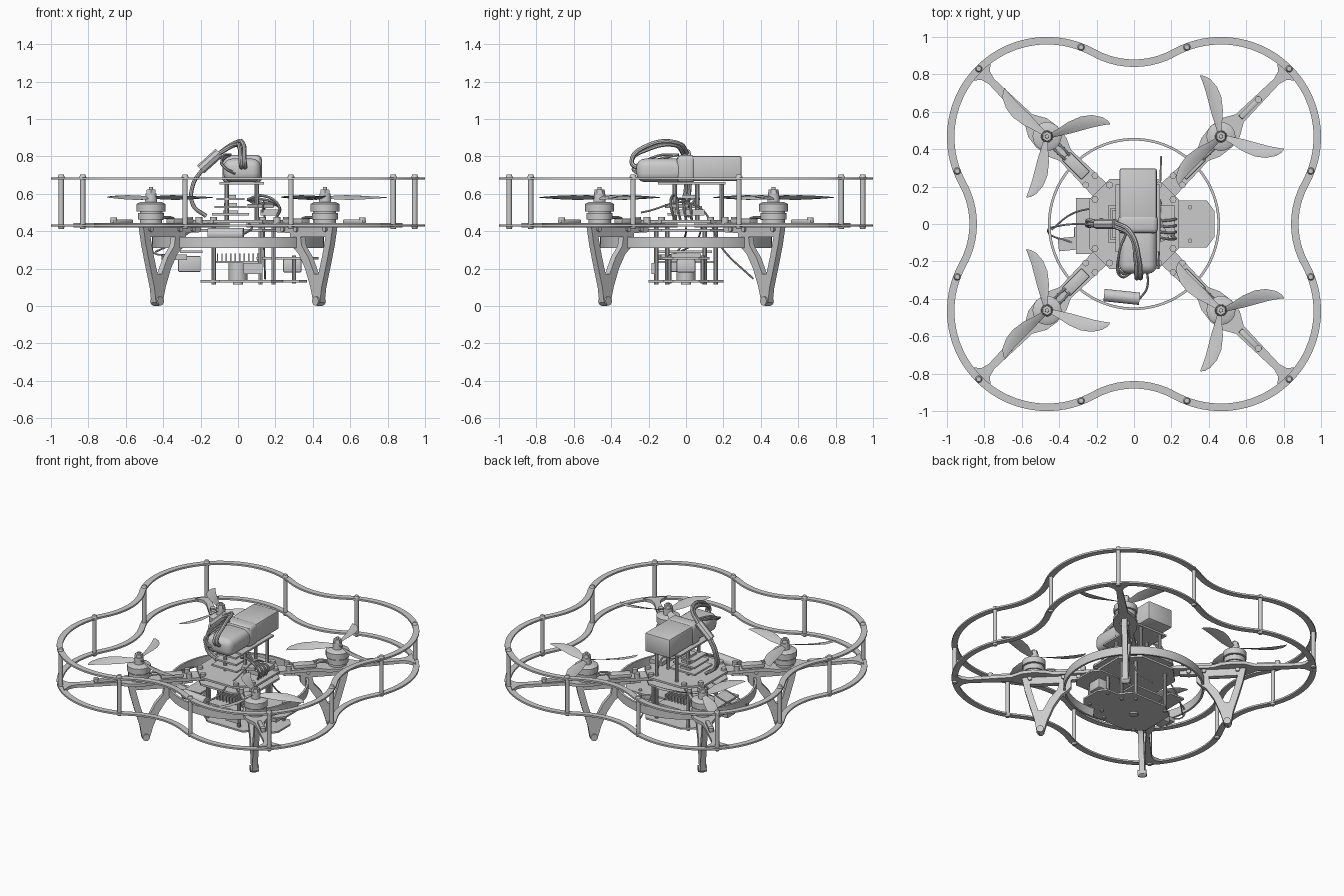
import bpy, bmesh, math
from math import sin, cos, pi, radians
from mathutils import Vector, Matrix

if "Cube" in bpy.data.objects:
    bpy.data.objects.remove(bpy.data.objects["Cube"])

QUADS = [(1, 1), (-1, 1), (-1, -1), (1, -1)]


def finish(name, bm, mat=None):
    bmesh.ops.recalc_face_normals(bm, faces=bm.faces)
    if mat:
        bm.transform(mat)
    me = bpy.data.meshes.new(name)
    bm.to_mesh(me)
    bm.free()
    ob = bpy.data.objects.new(name, me)
    bpy.context.collection.objects.link(ob)
    return ob


def place(loc, rot=0):
    return Matrix.Translation(loc) @ Matrix.Rotation(rot, 4, 'Z')


def box(name, loc, size, rot=0, bevel=0, seg=2):
    bm = bmesh.new()
    bmesh.ops.create_cube(bm, size=1, matrix=Matrix.Diagonal((*size, 1)))
    if bevel:
        bmesh.ops.bevel(bm, geom=bm.edges[:], offset=bevel, segments=seg,
                        profile=0.5, affect='EDGES')
    return finish(name, bm, place(loc, rot))


def rod(name, a, b, r, r2=None, n=16):
    a, b = Vector(a), Vector(b)
    bm = bmesh.new()
    bmesh.ops.create_cone(bm, cap_ends=True, segments=n, radius1=r,
                          radius2=r if r2 is None else r2, depth=(b - a).length)
    q = (b - a).to_track_quat('Z', 'Y').to_matrix().to_4x4()
    return finish(name, bm, Matrix.Translation((a + b) / 2) @ q)


def plate(name, loops, thick, mat):
    """Flat outline (first loop) with holes, extruded about its own plane."""
    cu = bpy.data.curves.new(name, 'CURVE')
    cu.dimensions, cu.fill_mode, cu.extrude = '2D', 'BOTH', thick / 2
    for pts in loops:
        s = cu.splines.new('POLY')
        s.points.add(len(pts) - 1)
        for p, q in zip(s.points, pts):
            p.co = (*q, 0, 1)
        s.use_cyclic_u = True
    tmp = bpy.data.objects.new(name, cu)
    bm = bmesh.new()
    bm.from_mesh(bpy.data.meshes.new_from_object(tmp))
    bpy.data.objects.remove(tmp)
    bmesh.ops.remove_doubles(bm, verts=bm.verts, dist=1e-5)
    return finish(name, bm, mat)


def band(name, path, w, h, z):
    """Closed strip of rectangular section along a flat path."""
    bm = bmesh.new()
    rows = []
    for i, p in enumerate(path):
        t = (path[(i + 1) % len(path)] - path[i - 1]).normalized()
        n = Vector((t.y, -t.x)) * w / 2
        rows.append([bm.verts.new((*(p + n * s), z + k * h / 2))
                     for s, k in ((1, 1), (1, -1), (-1, -1), (-1, 1))])
    for i, a in enumerate(rows):
        b = rows[(i + 1) % len(rows)]
        for j in range(4):
            bm.faces.new((a[j], b[j], b[(j + 1) % 4], a[(j + 1) % 4]))
    return finish(name, bm)


def wire(name, pts, r=0.008):
    cu = bpy.data.curves.new(name, 'CURVE')
    cu.dimensions, cu.bevel_depth, cu.bevel_resolution, cu.use_fill_caps = '3D', r, 2, True
    s = cu.splines.new('BEZIER')
    s.bezier_points.add(len(pts) - 1)
    for p, q in zip(s.bezier_points, pts):
        p.co, p.handle_left_type, p.handle_right_type = q, 'AUTO', 'AUTO'
    s.resolution_u = 8
    tmp = bpy.data.objects.new(name, cu)
    bm = bmesh.new()
    bm.from_mesh(bpy.data.meshes.new_from_object(tmp))
    bpy.data.objects.remove(tmp)
    return finish(name, bm)


def mirror_outline(half):
    return half + [(x, -y) for x, y in reversed(half)]


# Guard hoops: four convex lobes joined by tangent concave arcs
C, R, r = 0.465, 0.515, 0.446
cy = 0.86 + r
tang = math.atan2(cy - C, -C)
quarter = [Vector((C + R * cos(a), C + R * sin(a)))
           for a in [pi / 2 - tang + (2 * tang - pi / 2) * i / 40 for i in range(41)]]
a0 = math.atan2(C - cy, C)
quarter += [Vector((r * cos(a), cy + r * sin(a)))
            for a in [a0 + (-pi - 2 * a0) * i / 16 for i in range(1, 16)]]
outline = [Matrix.Rotation(k * pi / 2, 2) @ p for k in range(4) for p in quarter]
for nm, z in (('upper_guard_hoop', 0.682), ('lower_guard_hoop', 0.43)):
    band(nm, outline, 0.04, 0.012, z)
for sx, sy in QUADS:
    for x, y in ((0.83, 0.83), (0.283, 0.945), (0.945, 0.283)):
        x, y = x * sx, y * sy
        rod('guard_post', (x, y, 0.425), (x, y, 0.69), 0.014, n=12)
        rod('post_bolt_top', (x, y, 0.688), (x, y, 0.704), 0.019, 0.013, 12)
        rod('post_bolt_bottom', (x, y, 0.412), (x, y, 0.425), 0.013, 0.019, 12)

# Under-body protective ring
band('body_ring', [Vector((0.453 * cos(i * pi / 48), 0.453 * sin(i * pi / 48)))
                   for i in range(96)], 0.014, 0.06, 0.34)

arm_half = [(0.12, 0.055), (0.52, 0.042), (0.58, 0.07), (0.66, 0.08), (0.73, 0.07),
            (0.8, 0.03), (1.08, 0.02), (1.12, 0.032), (1.165, 0.08)]
leg = [(0.735, 0.43), (0.715, 0.33), (0.685, 0.22), (0.65, 0.1), (0.638, 0.02), (0.618, 0.0),
       (0.59, 0.012), (0.565, 0.1), (0.525, 0.2), (0.475, 0.28), (0.43, 0.315), (0.41, 0.34),
       (0.41, 0.39), (0.3, 0.395), (0.3, 0.43)]
leg_hole = [(0.68, 0.37), (0.49, 0.37), (0.5, 0.32), (0.55, 0.26), (0.595, 0.17), (0.625, 0.17),
            (0.655, 0.27)]
# Blade stations: radius, centre offset, chord, twist
blade = [(0.02, 0, 0.03, 30), (0.07, 0.008, 0.045, 28), (0.13, 0.019, 0.068, 22),
         (0.2, 0.027, 0.076, 16), (0.26, 0.025, 0.066, 12), (0.31, 0.013, 0.045, 9),
         (0.335, 0.0, 0.022, 8), (0.343, -0.01, 0.006, 8)]

for sx, sy in QUADS:
    ang = math.atan2(sy, sx)
    turn = Matrix.Rotation(ang, 4, 'Z')
    at = lambda d, s, z: turn @ Vector((d, s, z))
    # Arm, leg and foot
    plate('arm', [mirror_outline(arm_half)], 0.022, turn @ Matrix.Translation((0, 0, 0.432)))
    plate('leg', [leg, leg_hole], 0.036, turn @ Matrix.Rotation(pi / 2, 4, 'X'))
    rod('foot', at(0.612, -0.028, 0.027), at(0.612, 0.028, 0.027), 0.024)
    for d in (0.36, 0.46, 0.68):
        rod('leg_bolt', at(d, -0.03, 0.41), at(d, 0.03, 0.41), 0.014, n=10)
    box('speed_controller', at(0.44, 0, 0.455), (0.15, 0.062, 0.026), ang, 0.006)
    box('arm_light_bar', at(0.88, 0, 0.452), (0.15, 0.03, 0.022), ang, 0.006)
    rod('arm_end_bolt', at(0.94, 0, 0.45), at(0.94, 0, 0.472), 0.018, n=12)
    for s in (-0.015, 0.015):
        wire('motor_lead', [at(0.5, s, 0.468), at(0.55, s * 1.3, 0.475), at(0.61, s, 0.462)], 0.007)
    for d, s in ((0.24, 0.055), (0.24, -0.055), (0.33, 0.035), (0.33, -0.035)):
        rod('frame_bolt', at(d, s, 0.44), at(d, s, 0.475), 0.018, n=12)
    # Motor
    x, y = C * sx, C * sy + 0.003
    for nm, z1, z2, ra, rb in (
            ('motor_base', 0.443, 0.462, 0.06, 0.06), ('motor_stator', 0.462, 0.498, 0.07, 0.07),
            ('motor_bell', 0.504, 0.546, 0.077, 0.077), ('motor_cap', 0.546, 0.557, 0.077, 0.055),
            ('motor_core', 0.49, 0.51, 0.06, 0.06),
            ('propeller_hub', 0.557, 0.602, 0.032, 0.03), ('motor_shaft', 0.60, 0.635, 0.012, 0.01)):
        rod(nm, (x, y, z1), (x, y, z2), ra, rb, 32)
    rod('propeller_nut', (x, y, 0.6), (x, y, 0.624), 0.03, 0.026, 6)
    # Propeller: diagonal pairs spin the same way
    spin = -sx * sy
    bm = bmesh.new()
    for k in range(3):
        m = Matrix.Rotation(radians(spin * 13 + k * 120), 4, 'Z')
        rows = []
        for rad, off, ch, tw in blade:
            t, row = radians(tw), []
            for u, v in ((-0.5, 0), (-0.15, 0.05), (0.25, 0.05), (0.5, 0), (0.25, -0.03), (-0.15, -0.03)):
                yy, zz = ch * u * cos(t) - ch * v * sin(t), ch * u * sin(t) + ch * v * cos(t)
                row.append(bm.verts.new(m @ Vector((rad, spin * (off + yy), zz))))
            rows.append(row)
        for a, b in zip(rows, rows[1:]):
            for j in range(6):
                bm.faces.new((a[j], b[j], b[(j + 1) % 6], a[(j + 1) % 6]))
        bm.faces.new(rows[0])
        bm.faces.new(rows[-1])
    finish('propeller', bm, Matrix.Translation((x, y, 0.58)))

# Stacked body plates
octo = [(0.24, 0.13), (0.13, 0.24), (-0.13, 0.24), (-0.24, 0.13)]
for nm, z in (('upper_frame_plate', 0.452), ('lower_frame_plate', 0.405)):
    plate(nm, [mirror_outline(octo)], 0.014, Matrix.Translation((0, 0, z)))
low = [(0.37, 0.07), (0.33, 0.12), (0.24, 0.12), (0.18, 0.2), (-0.1, 0.2), (-0.2, 0.12)]
plate('bottom_plate', [mirror_outline(low)], 0.012, Matrix.Translation((0, 0, 0.132)))
mid = [(0.43, 0.07), (0.39, 0.125), (0.24, 0.125), (0.2, 0.1), (0.1, 0.1)]
plate('sensor_plate', [mirror_outline(mid)], 0.012, Matrix.Translation((0, 0, 0.255)))
box('left_board', (-0.25, -0.01, 0.29), (0.12, 0.3, 0.012))
for x, y in ((-0.13, 0.16), (-0.13, -0.16), (0.12, 0.16), (0.12, -0.16), (0.19, 0.1), (0.19, -0.1)):
    rod('lower_post', (x, y, 0.115), (x, y, 0.42), 0.012, n=10)
for x, y in ((0.3, 0.09), (0.3, -0.09)):
    rod('sensor_post', (x, y, 0.12), (x, y, 0.27), 0.012, n=10)

# Hanging electronics
box('main_board', (-0.01, 0, 0.235), (0.26, 0.3, 0.012))
for i in range(10):
    box('heat_sink_fin', (-0.11 + i * 0.024, 0, 0.256), (0.007, 0.16, 0.05))
rod('range_sensor', (0, 0, 0.14), (0, 0, 0.235), 0.05, n=24)
rod('lens', (0, 0, 0.115), (0, 0, 0.14), 0.028, n=20)
box('sensor_block', (0.29, 0, 0.215), (0.1, 0.1, 0.07), 0, 0.008)
box('front_sensor', (0.08, -0.17, 0.2), (0.1, 0.03, 0.06))
box('receiver', (-0.26, -0.06, 0.225), (0.12, 0.09, 0.085), 0, 0.006)
box('side_camera', (-0.34, -0.105, 0.26), (0.13, 0.07, 0.03), 0.1)
rod('capacitor', (-0.16, -0.38, 0.385), (0.03, -0.4, 0.385), 0.033, n=20)

# Flight stack above the frame
for z, w in ((0.49, 0.2), (0.53, 0.17), (0.572, 0.15)):
    box('stack_board', (-0.04, 0, z), (w, w, 0.012))
    box('stack_chip', (-0.04, 0.02, z + 0.013), (w * 0.4, w * 0.5, 0.016))
box('radio_board', (0.17, 0.02, 0.5), (0.1, 0.16, 0.03))
box('tilted_board', (0.12, -0.03, 0.535), (0.09, 0.14, 0.02), 0.4)
for x in (-0.06, 0.1):
    for y in (-0.06, 0.06, 0.19):
        rod('battery_post', (x, y, 0.455), (x, y, 0.66), 0.012, n=10)

# Battery with strap
box('battery_tray', (0.02, 0.03, 0.657), (0.24, 0.36, 0.012))
box('battery_body', (0.022, 0.125, 0.735), (0.2, 0.345, 0.135), 0, 0.012)
box('battery_nose', (0.022, -0.13, 0.725), (0.2, 0.27, 0.125), 0, 0.045, 4)
box('battery_strap', (0.022, 0.0, 0.733), (0.212, 0.1, 0.148), 0, 0.025, 3)

# Battery leads, connector and loose wires
for o in (0, 0.02):
    wire('battery_lead', [(0.02 + o, -0.24, 0.73), (0.015 + o, -0.29, 0.77), (0.01 + o, -0.2, 0.84 + o),
                          (-0.02, -0.06 + o, 0.86 + o / 2), (-0.11, -0.01 + o, 0.81)], 0.012)
    wire('power_lead', [(-0.19, -0.01 + o, 0.73), (-0.24, 0.0 + o, 0.65), (-0.24, -0.01 + o, 0.54),
                        (-0.17, o, 0.48)], 0.011)
    wire('balance_lead', [(0.0 + o, -0.25, 0.7), (-0.07, -0.28 + o, 0.74), (-0.08, -0.16, 0.78 + o),
                          (-0.04, -0.04, 0.81)], 0.007)
rod('connector', (-0.1, 0, 0.82), (-0.2, 0, 0.73), 0.028, n=8)
wire('antenna', [(0.13, -0.24, 0.5), (0.14, 0.05, 0.54), (0.14, 0.2, 0.3), (0.145, 0.36, 0.145)], 0.005)
wire('front_cable', [(0.06, -0.2, 0.44), (0.07, -0.34, 0.41), (0.03, -0.4, 0.385)], 0.006)
wire('side_cable', [(-0.2, 0.0, 0.42), (-0.4, -0.01, 0.36), (-0.46, -0.04, 0.3), (-0.33, -0.1, 0.27)], 0.005)
wire('camera_cable', [(-0.2, 0.09, 0.44), (-0.34, 0.05, 0.34), (-0.44, -0.03, 0.29)], 0.005)
for i in range(4):
    wire('signal_wire', [(0.05, -0.04 + i * 0.03, 0.57), (0.13, -0.07 + i * 0.03, 0.59 - i * 0.02),
                         (0.22, -0.08 + i * 0.035, 0.53), (0.2, -0.06 + i * 0.03, 0.46)], 0.007)

for ob in bpy.data.objects:
    ob.select_set(ob.type == 'MESH')
    bpy.context.view_layer.objects.active = ob
bpy.ops.object.shade_smooth_by_angle(angle=radians(35))
